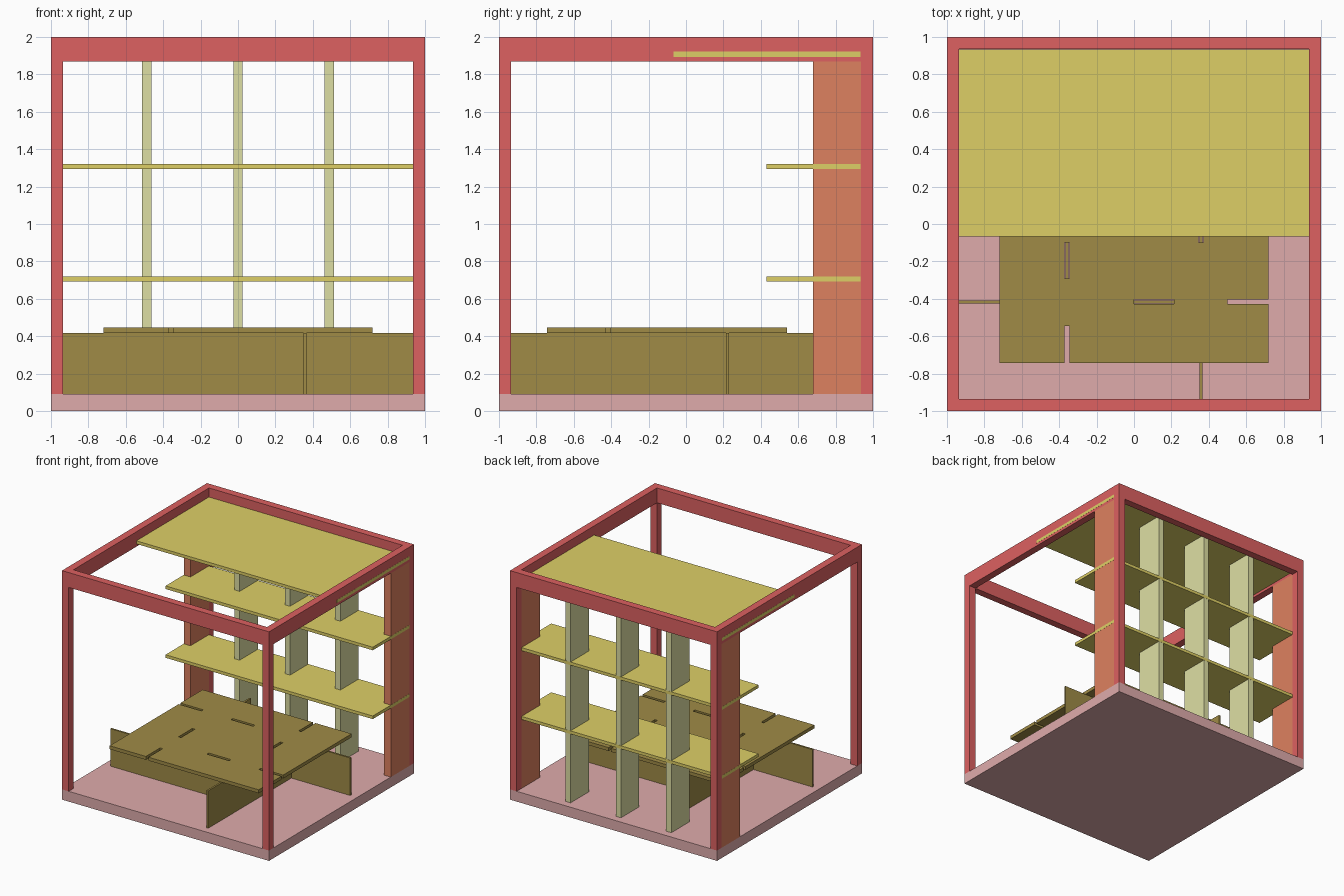
import bpy, bmesh

if "Cube" in bpy.data.objects:
    bpy.data.objects.remove(bpy.data.objects["Cube"])


def material(name, rgb):
    m = bpy.data.materials.new(name)
    m.diffuse_color = [(c / 255) ** 2.2 for c in rgb] + [1]
    m.use_nodes = True
    m.node_tree.nodes["Principled BSDF"].inputs["Base Color"].default_value = m.diffuse_color
    return m


RED = material("red_frame", (220, 97, 97))
PINK = material("pink_floor", (222, 170, 170))
ORANGE = material("orange_panel", (221, 128, 96))
YELLOW = material("yellow_shelf", (221, 206, 102))
PALE = material("pale_divider", (221, 222, 162))
BROWN = material("brown_table", (158, 138, 72))


def boxes(name, spans, mat=None):
    """One object from a list of (x0, x1, y0, y1, z0, z1) boxes."""
    bm = bmesh.new()
    for x0, x1, y0, y1, z0, z1 in spans:
        for v in bmesh.ops.create_cube(bm, size=1)["verts"]:
            v.co = (x1 if v.co.x > 0 else x0,
                    y1 if v.co.y > 0 else y0,
                    z1 if v.co.z > 0 else z0)
    me = bpy.data.meshes.new(name)
    bm.to_mesh(me)
    bm.free()
    ob = bpy.data.objects.new(name, me)
    bpy.context.collection.objects.link(ob)
    if mat:
        me.materials.append(mat)
    return ob


def box(name, *span, mat):
    return boxes(name, [span], mat)


FLOOR, IN, BEAM = 0.09, 0.935, 1.87

# Floor slab
box("floor", -1, 1, -1, 1, 0, FLOOR, mat=PINK)

# Corner posts and top beams
for sx, side in ((-1, "left"), (1, "right")):
    xa, xb = sorted((sx, sx * IN))
    for sy, end in ((-1, "front"), (1, "back")):
        ya, yb = sorted((sy, sy * IN))
        box(f"{end}_{side}_post", xa, xb, ya, yb, FLOOR, BEAM, mat=RED)
    box(f"{side}_beam", xa, xb, -IN, IN, BEAM, 2, mat=RED)
    # Side panel of the shelf unit
    box(f"{side}_panel", xa, xb, 0.68, IN, FLOOR, BEAM, mat=ORANGE)
box("front_beam", -1, 1, -1, -IN, BEAM, 2, mat=RED)
box("back_beam", -1, 1, IN, 1, BEAM, 2, mat=RED)

# Shelves run through to the outer side faces
for name, y0, z in (("lower_shelf", 0.43, 0.692), ("middle_shelf", 0.43, 1.293),
                    ("top_shelf", -0.067, 1.894)):
    box(name, -1.001, 1.001, y0, IN - 0.001, z, z + 0.027, mat=YELLOW)

# Upright dividers
for i, x in enumerate((-0.487, 0, 0.487)):
    box(f"divider_{i + 1}", x - 0.025, x + 0.025, 0.682, IN - 0.002, FLOOR, 1.894, mat=PALE)

# Table leg boards, arranged as a pinwheel
TZ, T, W = 0.417, 0.008, 0.0125
AY, CY, LX = -0.4165, 0.2215, 0.358
box("table_leg_left", -IN, LX - T, AY - T, AY + T, FLOOR, TZ, mat=BROWN)
box("table_leg_right", -LX + T, IN, CY - T, CY + T, FLOOR, TZ, mat=BROWN)
box("table_leg_front", LX - T, LX + T, -IN, CY - T, FLOOR, TZ, mat=BROWN)
box("table_leg_back", -LX - T, -LX + T, AY + T, 0.68, FLOOR, TZ, mat=BROWN)

# Table top with open and closed slots
top = box("table_top", -0.72, 0.72, -0.742, 0.54, TZ, 0.447, mat=BROWN)
slots = []
for a, b in ((0, 0.215), (0.5, 0.8)):
    slots += [(a, b, AY - W, AY + W, 0.3, 0.6), (-b, -a, CY - W, CY + W, 0.3, 0.6)]
for a, b in ((0, 0.192), (0.445, 0.7)):
    slots += [(-LX - W, -LX + W, -0.1 - b, -0.1 - a, 0.3, 0.6),
              (LX - W, LX + W, -0.1 + a, -0.1 + b, 0.3, 0.6)]
cutter = boxes("slot_cutter", slots)
cutter.hide_render = True
mod = top.modifiers.new("slots", "BOOLEAN")
mod.operation, mod.solver, mod.object = "DIFFERENCE", "EXACT", cutter
bpy.context.view_layer.update()
top.data = bpy.data.meshes.new_from_object(
    top.evaluated_get(bpy.context.evaluated_depsgraph_get()))
top.modifiers.clear()
bpy.data.objects.remove(cutter)
